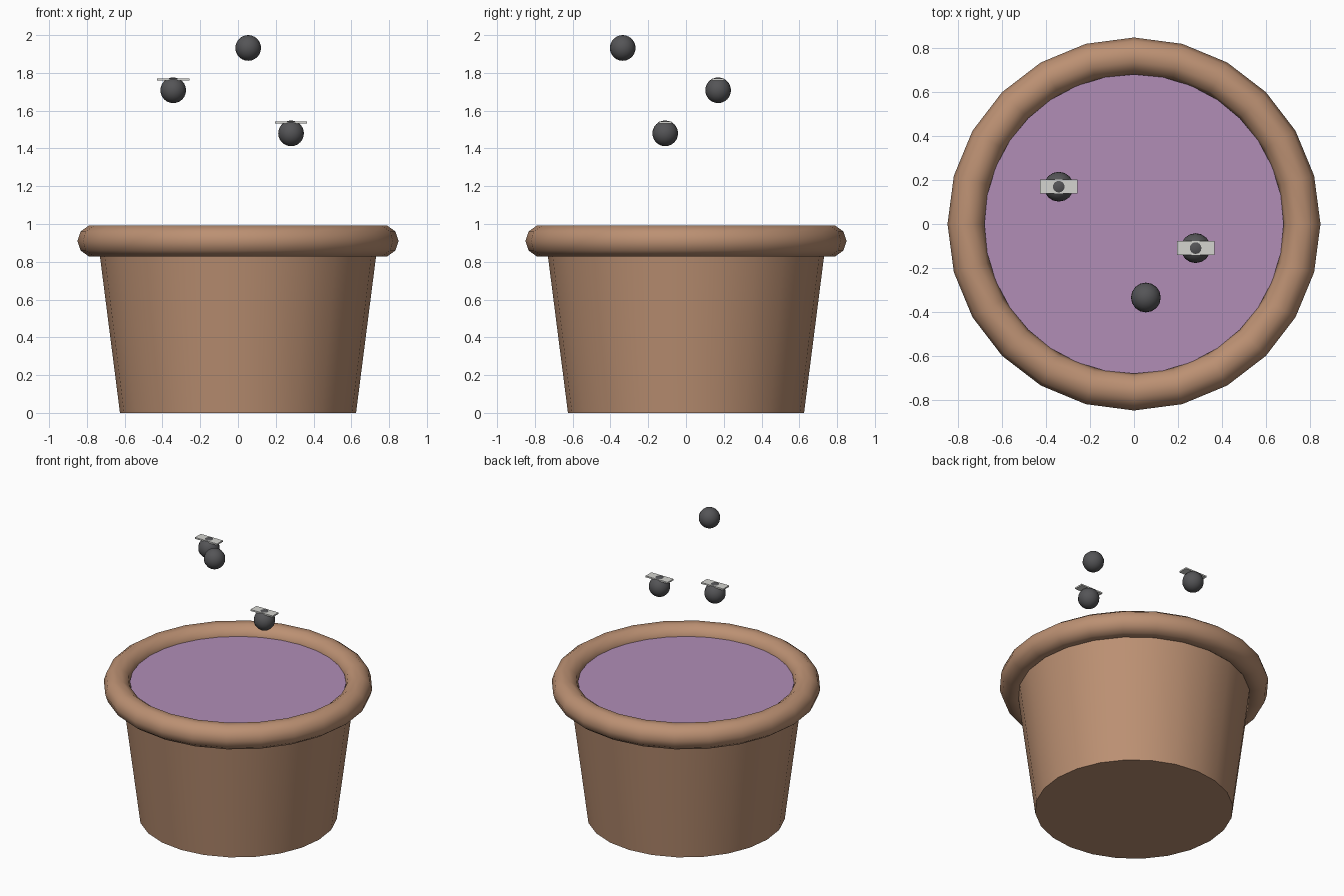
import bpy
import math

if "Cube" in bpy.data.objects:
    bpy.data.objects.remove(bpy.data.objects["Cube"], do_unlink=True)


def material(name, rgb):
    mat = bpy.data.materials.new(name)
    mat.use_nodes = True
    colour = (*rgb, 1.0)
    mat.diffuse_color = colour
    mat.node_tree.nodes["Principled BSDF"].inputs["Base Color"].default_value = colour
    return mat


CLAY = material("clay brown", (0.50, 0.28, 0.17))
LIQUID = material("mauve liquid", (0.44, 0.27, 0.47))
DARK = material("dark grey", (0.09, 0.09, 0.095))
PALE = material("pale grey", (0.66, 0.66, 0.63))


def finish(name, mat, smooth_angle=None):
    obj = bpy.context.object
    obj.name = name
    obj.data.materials.append(mat)
    if smooth_angle:
        bpy.ops.object.shade_smooth_by_angle(angle=math.radians(smooth_angle))
    return obj


SIDES = 24

# Tapered pot body, its top hidden inside the rim
bpy.ops.mesh.primitive_cone_add(vertices=SIDES, radius1=0.625, radius2=0.74,
                                depth=0.9, location=(0, 0, 0.45))
finish("pot_body", CLAY, 40)

# Rounded rim
bpy.ops.mesh.primitive_torus_add(major_segments=SIDES, minor_segments=10,
                                 major_radius=0.765, minor_radius=0.085,
                                 location=(0, 0, 0.91))
finish("pot_rim", CLAY, 60)

# Liquid surface just below the top of the rim
bpy.ops.mesh.primitive_cylinder_add(vertices=32, radius=0.682, depth=0.04,
                                    location=(0, 0, 0.91))
finish("liquid", LIQUID)

# Floating balls, two of them carrying a thin plate
RADIUS = 0.068
BALLS = [("low", (0.281, -0.11, 1.48), True),
         ("middle", (-0.343, 0.17, 1.708), True),
         ("high", (0.054, -0.335, 1.932), False)]

for label, (x, y, z), has_plate in BALLS:
    bpy.ops.mesh.primitive_uv_sphere_add(segments=16, ring_count=12,
                                         radius=RADIUS, location=(x, y, z))
    finish(label + "_ball", DARK, 60)
    if has_plate:
        bpy.ops.mesh.primitive_cube_add(size=1, location=(x, y, z + 0.057))
        plate = finish(label + "_plate", PALE)
        plate.scale = (0.17, 0.064, 0.01)
